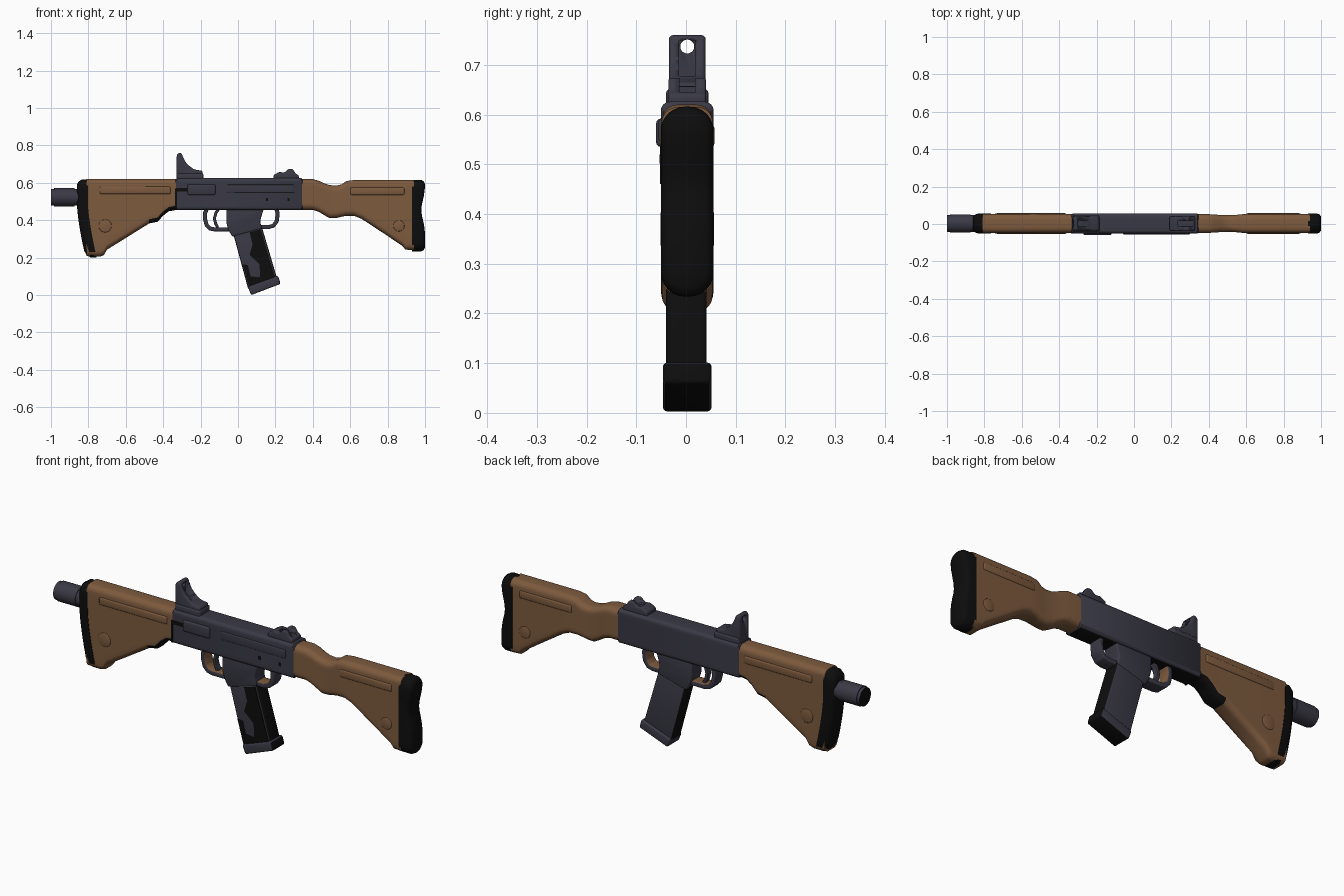
import bpy, bmesh, math
from mathutils import Vector

if "Cube" in bpy.data.objects:
    bpy.data.objects.remove(bpy.data.objects["Cube"])

CY = 0.0025  # middle plane of the body


def material(name, rgb):
    m = bpy.data.materials.new(name)
    m.diffuse_color = (*rgb, 1)
    m.use_nodes = True
    m.node_tree.nodes["Principled BSDF"].inputs["Base Color"].default_value = m.diffuse_color
    return m


WOOD = material("brown wood", (0.205, 0.103, 0.048))
STEEL = material("blue grey steel", (0.042, 0.041, 0.060))
BLACK = material("black rubber", (0.004, 0.004, 0.004))


def finish(name, bm, mats, paint=None, angle=40):
    bmesh.ops.recalc_face_normals(bm, faces=bm.faces[:])
    if paint:
        for f in bm.faces:
            f.material_index = paint(f.calc_center_median(), f.normal)
    me = bpy.data.meshes.new(name)
    bm.to_mesh(me)
    bm.free()
    for m in mats:
        me.materials.append(m)
    ob = bpy.data.objects.new(name, me)
    bpy.context.collection.objects.link(ob)
    bpy.ops.object.select_all(action='DESELECT')
    ob.select_set(True)
    bpy.context.view_layer.objects.active = ob
    bpy.ops.object.shade_smooth_by_angle(angle=math.radians(angle))
    return ob


def loft(name, stations, mats, paint=None, warp=None):
    """Rounded cross-sections (x, bottom, top, half width, corner radius) joined along x."""
    bm = bmesh.new()
    rings = []
    for x, b, t, w, r in stations:
        half = [(w - r + r * math.sin(a), b + r - r * math.cos(a))
                for a in (i * math.pi / 12 for i in range(7))]
        low, high = b + r, t - r
        half += [(w, low + (high - low) * i / 10) for i in range(1, 10)]
        half += [(w - r + r * math.cos(a), t - r + r * math.sin(a))
                 for a in (i * math.pi / 12 for i in range(7))]
        ring = half + [(-y, z) for y, z in reversed(half)]
        rings.append([bm.verts.new((x + (warp(x, z) if warp else 0), CY + y, z)) for y, z in ring])
    n = len(rings[0])
    for a, c in zip(rings, rings[1:]):
        for i in range(n):
            j = (i + 1) % n
            bm.faces.new((a[i], a[j], c[j], c[i]))
    for ring in (rings[0], rings[-1]):
        for i in range(n // 2 - 1):
            bm.faces.new((ring[i], ring[i + 1], ring[n - 2 - i], ring[n - 1 - i]))
    return finish(name, bm, mats, paint)


def plate(name, pts, y0, y1, mats, bevel=0.0, paint=None):
    """Side profile (x, z) given thickness along y, with rounded edges."""
    bm = bmesh.new()
    f = bm.faces.new([bm.verts.new((x, y0, z)) for x, z in pts])
    ext = bmesh.ops.extrude_face_region(bm, geom=[f])
    bmesh.ops.translate(bm, vec=(0, y1 - y0, 0),
                        verts=[v for v in ext["geom"] if isinstance(v, bmesh.types.BMVert)])
    bmesh.ops.recalc_face_normals(bm, faces=bm.faces[:])
    if bevel:
        bmesh.ops.bevel(bm, geom=bm.edges[:], offset=bevel, segments=3, profile=0.5,
                        affect='EDGES', clamp_overlap=True)
    return finish(name, bm, mats, paint)


def sym(name, pts, w, mats, bevel=0.0, paint=None):
    return plate(name, pts, CY - w, CY + w, mats, bevel, paint)


def rect(x0, x1, z0, z1):
    return [(x0, z0), (x1, z0), (x1, z1), (x0, z1)]


def strip(path, t):
    """Closed outline of a band with thickness t that follows a path."""
    a, b = [], []
    for i, p in enumerate(path):
        d = Vector(path[min(i + 1, len(path) - 1)]) - Vector(path[max(i - 1, 0)])
        n = Vector((-d.y, d.x)).normalized() * t / 2
        a.append(tuple(Vector(p) + n))
        b.append(tuple(Vector(p) - n))
    return a + b[::-1]


def cylinder(name, x0, x1, z, r, mats, paint=None, seg=32):
    bm = bmesh.new()
    bmesh.ops.create_cone(bm, cap_ends=True, segments=seg, radius1=r, radius2=r, depth=x1 - x0)
    for v in bm.verts:
        v.co = (v.co.z + (x0 + x1) / 2, v.co.x + CY, v.co.y + z)
    return finish(name, bm, mats, paint)


def cut(target, cutter):
    cutter.hide_render = True
    cutter.hide_viewport = True
    m = target.modifiers.new("cut", 'BOOLEAN')
    m.operation = 'DIFFERENCE'
    m.solver = 'EXACT'
    m.object = cutter


# Barrel with dark muzzle face
cylinder("barrel", -1.0, -0.80, 0.523, 0.045, [STEEL, BLACK], lambda c, n: int(n.x < -0.9))
cylinder("barrel_collar", -0.985, -0.875, 0.523, 0.049, [STEEL])

# Front stock, dark underside near the receiver
loft("front_stock", [(x, b, 0.621, w, 0.03) for x, b, w in (
    (-0.81, 0.208, .051), (-0.74, 0.205, .051), (-0.718, 0.213, .051), (-0.70, 0.243, .051),
    (-0.60, 0.305, .051), (-0.475, 0.383, .050), (-0.43, 0.392, .050), (-0.40, 0.425, .050),
    (-0.37, 0.448, .050), (-0.325, 0.456, .050))],
    [WOOD, BLACK], lambda c, n: int(c.x > -0.475 and n.z < -0.25))

# Front end pad, swept backward at the bottom
loft("front_pad", [(-0.862, .235, .588, .034, .03), (-0.853, .213, .606, .046, .04),
                   (-0.835, .20, .618, .053, .045), (-0.803, .20, .618, .053, .045)], [BLACK],
     warp=lambda x, z: 0.048 * max(0, (0.5 - z) / 0.3) ** 1.5)

# Rear stock with narrow wrist
loft("rear_stock", [(x, b, t, w, 0.03) for x, b, t, w in (
    (0.34, .456, .620, .050), (0.40, .456, .620, .050), (0.43, .446, .612, .048),
    (0.46, .428, .598, .046), (0.49, .411, .588, .045), (0.525, .412, .585, .045),
    (0.555, .419, .592, .047), (0.58, .424, .610, .050), (0.62, .424, .615, .051),
    (0.66, .408, .615, .051), (0.70, .382, .615, .051), (0.80, .316, .615, .051),
    (0.88, .262, .615, .051), (0.895, .243, .615, .051), (0.94, .240, .615, .051))], [WOOD])

# Butt pad with hollow rear face
loft("butt_pad", [(0.93, .234, .616, .053, .048), (0.98, .234, .616, .053, .048),
                  (0.993, .24, .608, .048, .044), (1.0, .255, .594, .038, .034)], [BLACK],
     warp=lambda x, z: -0.02 * math.exp(-((z - 0.455) / 0.07) ** 2) if x > 0.95 else 0)

# Raised ridges and round bosses on both stocks
sym("front_stock_ridge", rect(-0.74, -0.36, 0.54, 0.58), 0.055, [WOOD], 0.008)
sym("rear_stock_ridge", rect(0.60, 0.89, 0.535, 0.575), 0.055, [WOOD], 0.008)
sym("front_stock_boss", [(-0.71 + .035 * math.cos(i * math.pi / 10), 0.37 + .035 * math.sin(i * math.pi / 10))
                         for i in range(20)], 0.054, [WOOD], 0.004)
sym("rear_stock_boss", [(0.86 + .03 * math.cos(i * math.pi / 10), 0.37 + .03 * math.sin(i * math.pi / 10))
                        for i in range(20)], 0.054, [WOOD], 0.004)

# Receiver, dark underneath
loft("receiver", [(-0.333, .458, .618, .048, .016), (-0.327, .454, .626, .053, .018),
                  (0.339, .454, .626, .053, .018), (0.345, .458, .618, .048, .016)],
     [STEEL, BLACK], lambda c, n: int(n.z < -0.9))
plate("bolt_cover", rect(-0.27, -0.12, 0.535, 0.592), -0.060, 0, [STEEL], 0.009)
plate("side_rail", rect(-0.06, 0.30, 0.548, 0.59), -0.055, 0, [STEEL], 0.004)
plate("dark_notch", rect(-0.332, -0.27, 0.553, 0.572), -0.052, -0.046, [BLACK])
plate("dark_seam", rect(-0.336, -0.327, 0.46, 0.57), -0.052, -0.046, [BLACK])
for i, (x, z) in enumerate(((0.155, 0.512), (0.27, 0.51))):
    plate(f"receiver_pin_{i + 1}", rect(x - .006, x + .006, z - .008, z + .008), -0.053, -0.046, [BLACK])

# Front sight: ramped post with a window and a peep hole
sight = sym("front_sight", [(-0.328, .615), (-0.328, .745), (-0.32, .76), (-0.302, .76), (-0.293, .735),
                            (-0.28, .71), (-0.26, .69), (-0.235, .672), (-0.19, .664), (-0.19, .615)],
            0.037, [STEEL], 0.008)
cut(sight, cylinder("peep_cutter", -0.4, -0.1, 0.737, 0.014, [STEEL], seg=20))
cut(sight, sym("window_cutter", rect(-0.305, -0.15, 0.678, 0.749), 0.017, [STEEL]))
sym("front_sight_base", rect(-0.325, -0.185, 0.61, 0.652), 0.043, [STEEL], 0.01)

# Rear sight with central notch
rear = sym("rear_sight", [(.19, .615), (.19, .642), (.22, .658), (.25, .655), (.27, .674), (.293, .674),
                          (.308, .65), (.325, .64), (.325, .615)], 0.038, [STEEL], 0.006)
cut(rear, sym("notch_cutter", rect(0.235, 0.35, 0.645, 0.7), 0.016, [STEEL]))

# Trigger guards, brown on the inside
def guard(name, path, mid):
    inner = lambda c, n: int(abs(n.y) < 0.5 and (Vector((mid[0], c.y, mid[1])) - c).dot(n) > 0.01)
    sym(name, strip(path, 0.022), 0.032, [STEEL, WOOD], 0.004, inner)


guard("front_guard", [(-0.165, .465), (-0.176, .44), (-0.177, .41), (-0.168, .375), (-0.15, .356),
                      (-0.125, .351), (-0.02, .351)], (-0.12, 0.41))
guard("rear_guard", [(0.205, .465), (0.212, .435), (0.207, .395), (0.19, .371), (0.165, .364),
                     (0.10, .364)], (0.165, 0.415))
sym("trigger", strip([(-0.10, .465), (-0.118, .44), (-0.126, .41), (-0.12, .382), (-0.108, .36)], 0.016),
    0.014, [STEEL], 0.003)

# Magazine well
sym("magazine_well", [(-0.062, .47), (-0.062, .385), (-0.05, .345), (-0.03, .312), (0.128, .356),
                      (0.118, .395), (0.128, .43), (0.14, .47)], 0.042, [STEEL], 0.007)


# Slanted magazine: steel sides, black edges and a black rear half on the front side
def mag_paint(c, n):
    if n.y > 0.5:
        return 0
    if n.y < -0.5:
        return int(c.x > 0.05 + (0.34 - c.z) * 0.29)
    return 1


split = lambda z: (0.035 + (0.335 - z) * 0.29, z)
sym("magazine", [(-0.026, .33), (0.055, .03), (0.21, .085), (0.126, .37)], 0.039, [STEEL, BLACK], 0.009,
    lambda c, n: int(abs(n.x) > 0.6))
plate("magazine_side_dark", [(0.062, .335), (0.078, .27), (0.062, .215), (0.115, .165), (0.118, .10),
                             (0.135, .06), (0.20, .085), (0.122, .352)], -0.040, -0.034, [BLACK])
plate("magazine_lower_patch", [(0.025, .165), (0.052, .16), (0.068, .10), (0.12, .095), (0.14, .062),
                               (0.06, .04)], -0.040, -0.034, [BLACK])
sym("magazine_base", [(0.052, .045), (0.07, 0.0), (0.228, .06), (0.214, .104)], 0.049, [STEEL, BLACK], 0.009,
    lambda c, n: int(n.x > 0.5 or n.z < -0.7))
